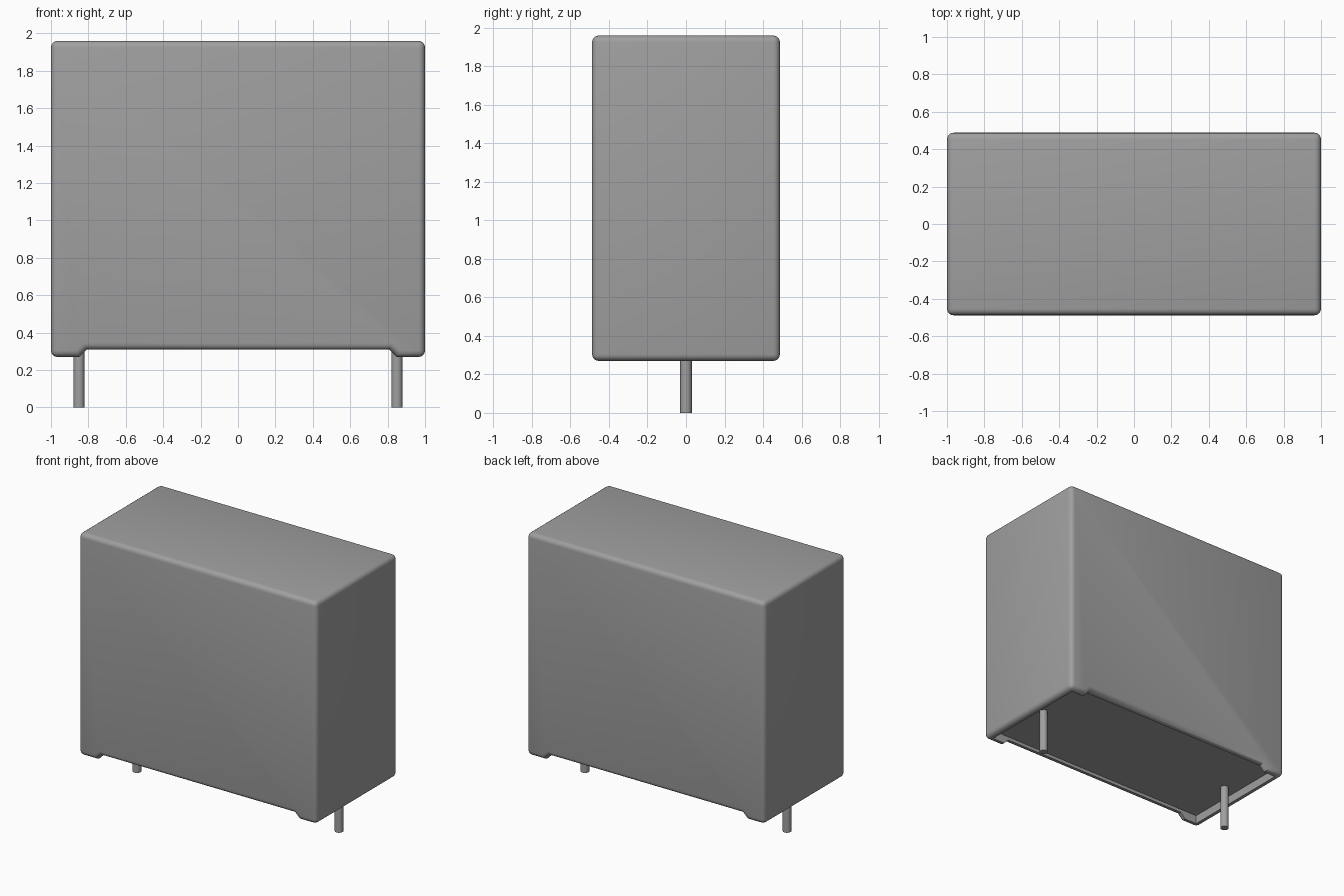
import bpy, bmesh, math

cube = bpy.data.objects.get("Cube")
if cube:
    bpy.data.objects.remove(cube, do_unlink=True)

# One grey for everything
grey = bpy.data.materials.new("mid grey")
grey.use_nodes = True
colour = (0.35, 0.35, 0.35, 1.0)
grey.diffuse_color = colour
grey.node_tree.nodes["Principled BSDF"].inputs["Base Color"].default_value = colour

HALF_X, HALF_Y = 1.0, 0.488
BOTTOM, TOP = 0.27, 1.96
WALL = 0.048           # thickness of the rim under the body
FLOOR = 0.335          # height of the recessed underside


def prism(name, outline, half_depth):
    """Extrude an (x, z) outline along y."""
    bm = bmesh.new()
    face = bm.faces.new([bm.verts.new((x, -half_depth, z)) for x, z in outline])
    grown = bmesh.ops.extrude_face_region(bm, geom=[face])["geom"]
    verts = [g for g in grown if isinstance(g, bmesh.types.BMVert)]
    bmesh.ops.translate(bm, verts=verts, vec=(0, 2 * half_depth, 0))
    bmesh.ops.recalc_face_normals(bm, faces=bm.faces)
    mesh = bpy.data.meshes.new(name)
    bm.to_mesh(mesh)
    bm.free()
    mesh.materials.append(grey)
    obj = bpy.data.objects.new(name, mesh)
    bpy.context.collection.objects.link(obj)
    return obj


def select_only(obj):
    bpy.ops.object.select_all(action='DESELECT')
    obj.select_set(True)
    bpy.context.view_layer.objects.active = obj


# Body: box with a shallow notch along the bottom, leaving a foot at each end
half = [(HALF_X, TOP), (HALF_X, BOTTOM), (0.85, BOTTOM), (0.81, 0.31)]
body = prism("body", half + [(-x, z) for x, z in reversed(half)], HALF_Y)

# Rounded outer edges
bevel = body.modifiers.new("rounded edges", 'BEVEL')
bevel.width = 0.035
bevel.segments = 4
bevel.limit_method = 'ANGLE'
bevel.angle_limit = math.radians(50)

# Recessed underside
rx = HALF_X - WALL
cutter = prism("recess_cutter", [(-rx, 0.1), (rx, 0.1), (rx, FLOOR), (-rx, FLOOR)],
               HALF_Y - WALL)
cutter.hide_render = True
cut = body.modifiers.new("recess", 'BOOLEAN')
cut.operation = 'DIFFERENCE'
cut.solver = 'EXACT'
cut.object = cutter

select_only(body)
for mod in ("rounded edges", "recess"):
    bpy.ops.object.modifier_apply(modifier=mod)
bpy.data.objects.remove(cutter, do_unlink=True)
select_only(body)
bpy.ops.object.shade_smooth_by_angle(angle=math.radians(30))

# Two round terminal pins, sunk slightly into the recessed underside
for name, x in (("left_pin", 0.85), ("right_pin", -0.85)):
    length = FLOOR + 0.02
    bpy.ops.mesh.primitive_cylinder_add(vertices=24, radius=0.03, depth=length,
                                        location=(x, 0, length / 2))
    pin = bpy.context.object
    pin.name = name
    pin.data.materials.append(grey)
    bpy.ops.object.shade_smooth_by_angle(angle=math.radians(30))
